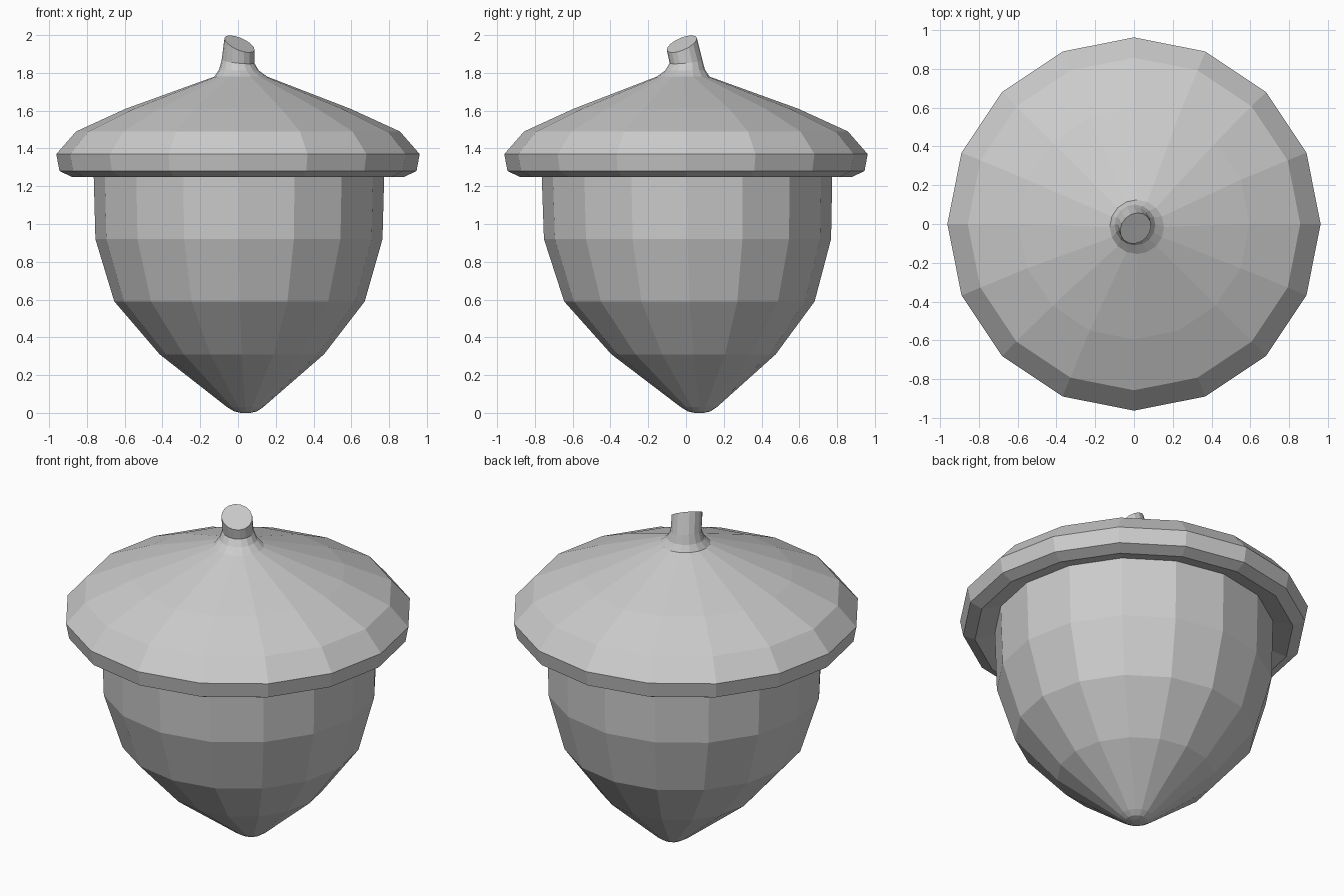
import bpy, bmesh, math
from mathutils import Vector, Matrix

if "Cube" in bpy.data.objects:
    bpy.data.objects.remove(bpy.data.objects["Cube"])

SIDES = 16


def loft(name, rings, cap_start=False, cap_end=False):
    """Skin rings of (x, y, z, radius, tilt in degrees toward +x -y)."""
    bm = bmesh.new()
    loops = []
    for x, y, z, r, tilt in rings:
        rot = Matrix.Rotation(math.radians(tilt), 3, Vector((1, 1, 0)).normalized())
        loop = []
        for i in range(SIDES):
            a = 2 * math.pi * i / SIDES
            p = rot @ Vector((r * math.cos(a), r * math.sin(a), 0))
            loop.append(bm.verts.new(p + Vector((x, y, z))))
        loops.append(loop)
    for lo, hi in zip(loops, loops[1:]):
        for i in range(SIDES):
            j = (i + 1) % SIDES
            bm.faces.new((lo[i], lo[j], hi[j], hi[i]))
    if cap_start:
        bm.faces.new(loops[0][::-1])
    if cap_end:
        bm.faces.new(loops[-1])
    mesh = bpy.data.meshes.new(name)
    bm.to_mesh(mesh)
    bm.free()
    obj = bpy.data.objects.new(name, mesh)
    bpy.context.collection.objects.link(obj)
    return obj


# Nut body, with its tip pulled slightly off centre
loft("nut", [
    (0.04, 0.07, 0.0, 0.025, 0),
    (0.04, 0.07, 0.008, 0.06, 0),
    (0.038, 0.068, 0.03, 0.095, 0),
    (0.02, 0.04, 0.31, 0.435, 0),
    (0.008, 0.018, 0.59, 0.663, 0),
    (0.005, 0.008, 0.92, 0.76, 0),
    (0.005, 0.005, 1.29, 0.77, 0),
], cap_start=True)

# Cap, from the recessed underside around the rim to the crown
loft("cap", [
    (0, 0, 1.285, 0.755, 0),
    (0, 0, 1.25, 0.88, 0),
    (0, 0, 1.28, 0.945, 0),
    (0, 0, 1.37, 0.962, 0),
    (0, 0, 1.49, 0.857, 0),
    (0, 0, 1.61, 0.595, 0),
    (0.015, -0.015, 1.78, 0.14, 0),
])

# Stem, flaring at the base and cut at a slant
loft("stem", [
    (0.015, -0.015, 1.78, 0.14, 0),
    (0.005, -0.005, 1.815, 0.105, 2),
    (0.0, 0.0, 1.86, 0.087, 8),
    (0.008, -0.022, 1.953, 0.086, -0 + 32),
], cap_end=True)
